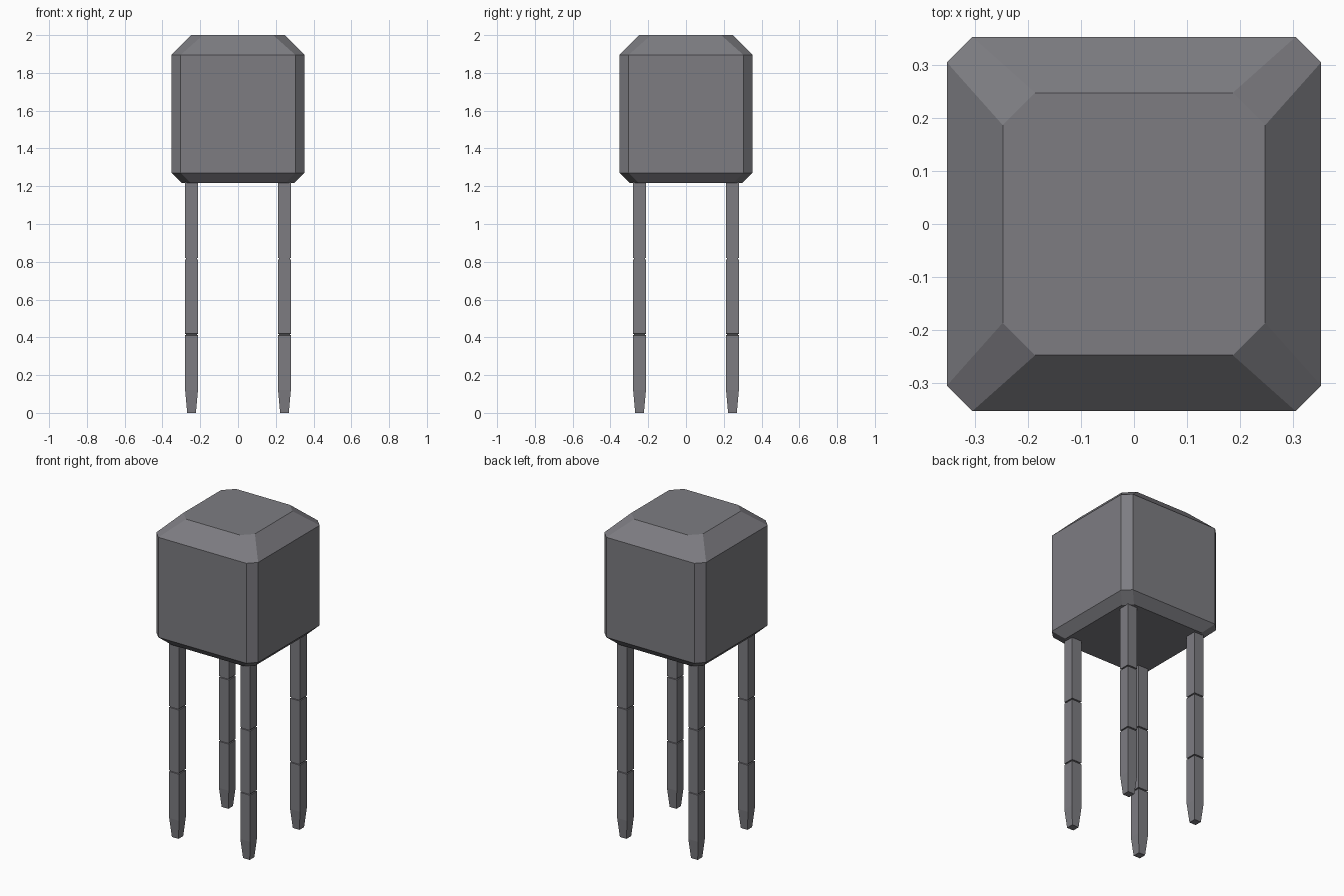
import bpy
import bmesh

if "Cube" in bpy.data.objects:
    bpy.data.objects.remove(bpy.data.objects["Cube"])

# Dark grey used for every part
dark = bpy.data.materials.new("dark_grey")
dark.diffuse_color = (0.205, 0.203, 0.222, 1)
dark.use_nodes = True
dark.node_tree.nodes["Principled BSDF"].inputs["Base Color"].default_value = dark.diffuse_color


def loft(name, sections, location=(0, 0, 0)):
    """Skin stacked cross-sections (z, outline) and cap both ends."""
    bm = bmesh.new()
    rings = [[bm.verts.new((x, y, z)) for x, y in outline] for z, outline in sections]
    n = len(rings[0])
    for low, high in zip(rings, rings[1:]):
        for i in range(n):
            j = (i + 1) % n
            bm.faces.new((low[i], low[j], high[j], high[i]))
    bm.faces.new(rings[0][::-1])
    bm.faces.new(rings[-1])
    bmesh.ops.recalc_face_normals(bm, faces=bm.faces)
    mesh = bpy.data.meshes.new(name)
    bm.to_mesh(mesh)
    bm.free()
    mesh.materials.append(dark)
    obj = bpy.data.objects.new(name, mesh)
    obj.location = location
    bpy.context.collection.objects.link(obj)
    return obj


def square(h):
    return [(-h, -h), (h, -h), (h, h), (-h, h)]


def cut_square(h, c):
    """Square of half width h; c is where the cut corners begin."""
    return [(-c, -h), (c, -h), (h, -c), (h, c), (c, h), (-c, h), (-h, c), (-h, -c)]


# Chamfered block body
loft("body", [
    (1.217, cut_square(0.298, 0.25)),
    (1.27, cut_square(0.352, 0.304)),
    (1.895, cut_square(0.352, 0.304)),
    (2.0, cut_square(0.247, 0.186)),
])

# Square legs with tapered feet and two thin grooves
R, G = 0.034, 0.028
leg_profile = [(0.0, 0.023), (0.12, R)]
for z in (0.415, 0.816):
    leg_profile += [(z - 0.004, R), (z - 0.003, G), (z + 0.003, G), (z + 0.004, R)]
leg_profile.append((1.222, R))

for side, sx in (("left", -1), ("right", 1)):
    for end, sy in (("front", -1), ("back", 1)):
        loft(f"{end}_{side}_leg", [(z, square(h)) for z, h in leg_profile],
             (sx * 0.246, sy * 0.246, 0))
